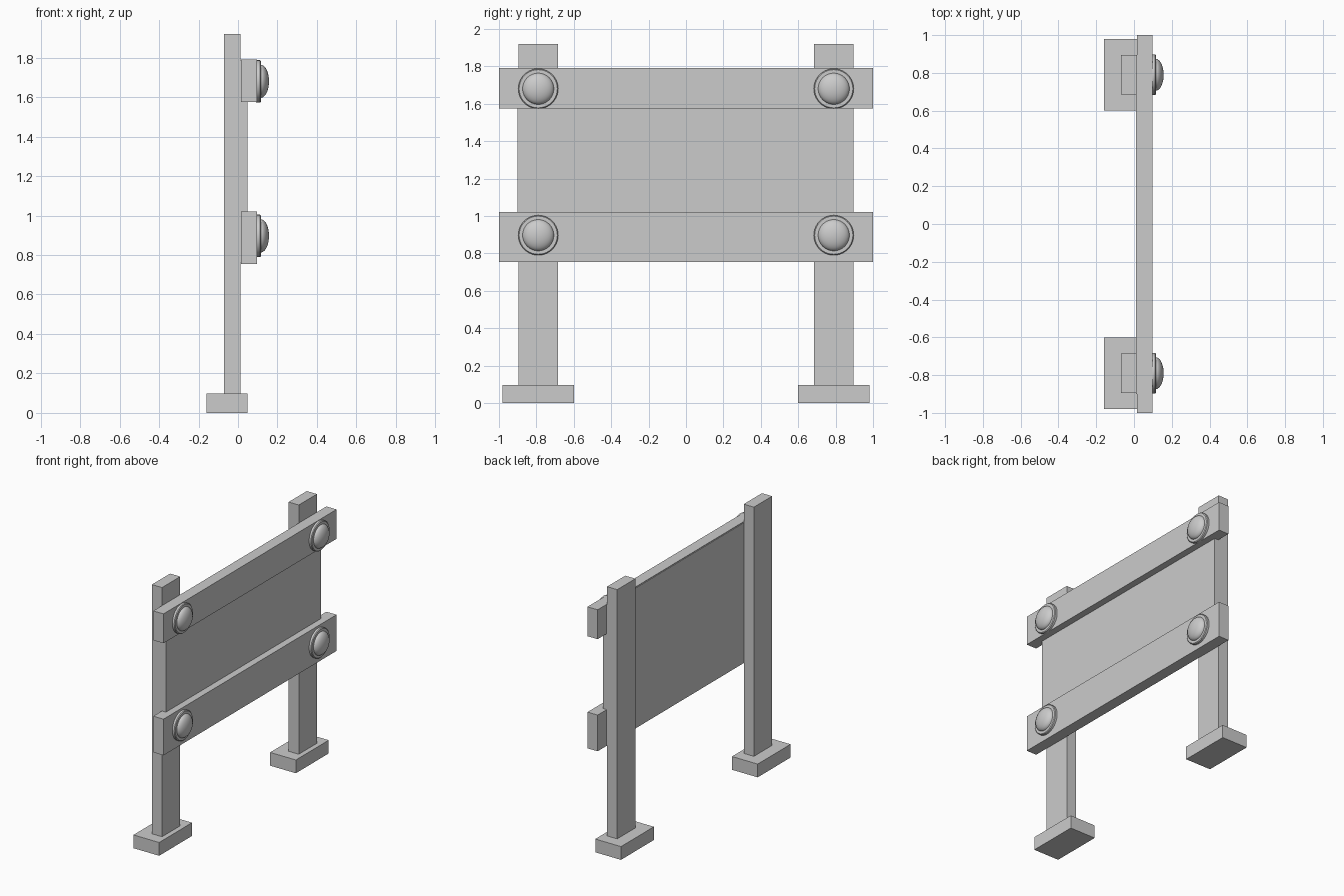
import bpy, bmesh, math
from mathutils import Matrix, Vector

if "Cube" in bpy.data.objects:
    bpy.data.objects.remove(bpy.data.objects["Cube"], do_unlink=True)

# Single grey material
COLOUR = (0.6, 0.6, 0.6, 1)
grey = bpy.data.materials.new("light_grey")
grey.diffuse_color = COLOUR
grey.use_nodes = True
grey.node_tree.nodes["Principled BSDF"].inputs["Base Color"].default_value = COLOUR


def finish(name, bm):
    bmesh.ops.recalc_face_normals(bm, faces=bm.faces)
    mesh = bpy.data.meshes.new(name)
    bm.to_mesh(mesh)
    bm.free()
    mesh.materials.append(grey)
    obj = bpy.data.objects.new(name, mesh)
    bpy.context.collection.objects.link(obj)
    return obj


def box(name, low, high):
    low, high = Vector(low), Vector(high)
    size = high - low
    bm = bmesh.new()
    bmesh.ops.create_cube(bm, size=1, matrix=Matrix.Translation((low + high) / 2)
                          @ Matrix.Diagonal((*size, 1)))
    return finish(name, bm)


def turned(name, profile, y, z, segments=40):
    """Revolve (x, radius) points around an axis along x."""
    bm = bmesh.new()
    verts = [bm.verts.new((x, r, 0)) for x, r in profile]
    edges = [bm.edges.new(pair) for pair in zip(verts, verts[1:])]
    bmesh.ops.spin(bm, geom=verts + edges, cent=(0, 0, 0), axis=(1, 0, 0),
                   angle=math.tau, steps=segments, use_duplicate=False)
    bmesh.ops.remove_doubles(bm, verts=bm.verts, dist=0.0001)
    bmesh.ops.translate(bm, verts=bm.verts, vec=(0, y, z))
    obj = finish(name, bm)
    bpy.ops.object.select_all(action="DESELECT")
    obj.select_set(True)
    bpy.context.view_layer.objects.active = obj
    bpy.ops.object.shade_smooth_by_angle(angle=math.radians(35))
    return obj


# Posts and feet at both ends
for side, s in (("near", -1), ("far", 1)):
    y = s * 0.79
    box(side + "_post", (-0.07, y - 0.105, 0.05), (0.012, y + 0.105, 1.92))
    box(side + "_foot", (-0.16, y - 0.19, 0), (0.048, y + 0.19, 0.097))

# Sign panel and the two planks clamping it
box("panel", (0.01, -0.9, 0.76), (0.047, 0.895, 1.785))
box("lower_plank", (0.015, -1, 0.755), (0.097, 1, 1.02))
box("upper_plank", (0.015, -1, 1.575), (0.097, 1, 1.79))

# Washers with domed bolt heads
washer = [(0.09, 0), (0.09, 0.107), (0.112, 0.107), (0.117, 0.102), (0.117, 0)]
dome = [(0.11, 0.084)] + [
    (0.115 + 0.042 * math.sin(a), 0.084 * math.cos(a))
    for a in (math.pi / 2 * i / 10 for i in range(11))]
for level, z in (("lower", 0.897), ("upper", 1.68)):
    for side, y in (("near", -0.79), ("far", 0.79)):
        turned(f"{level}_{side}_washer", washer, y, z)
        turned(f"{level}_{side}_bolt", dome, y, z)
